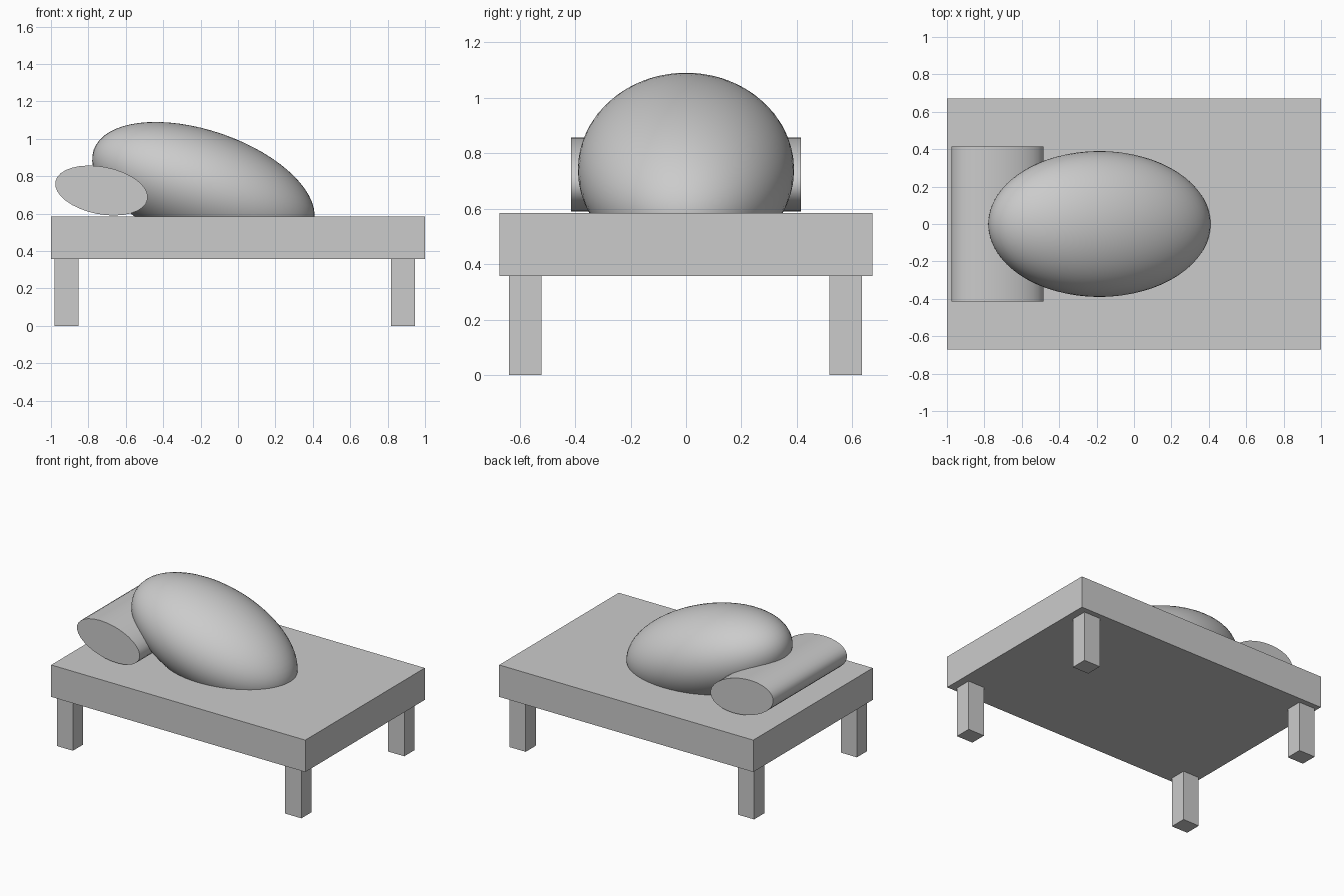
import bpy
from math import radians, pi

if "Cube" in bpy.data.objects:
    bpy.data.objects.remove(bpy.data.objects["Cube"])


def finish(name):
    ob = bpy.context.object
    ob.name = name
    bpy.ops.object.transform_apply(location=False, rotation=True, scale=True)
    return ob


def box(name, x, y, z):
    """Box from its (min, max) range on each axis."""
    r = (x, y, z)
    bpy.ops.mesh.primitive_cube_add(size=1, location=[(a + b) / 2 for a, b in r])
    bpy.context.object.scale = [b - a for a, b in r]
    return finish(name)


# Table slab
box("slab", (-1, 1), (-0.672, 0.672), (0.357, 0.584))

# Four legs
for xname, xr in (("left", (-0.98, -0.853)), ("right", (0.818, 0.946))):
    for yname, yr in (("front", (-0.638, -0.522)), ("back", (0.518, 0.634))):
        box(f"{yname}_{xname}_leg", xr, yr, (0, 0.357))

# Tilted egg-shaped body, sunk into the slab
bpy.ops.mesh.primitive_uv_sphere_add(segments=64, ring_count=32, radius=1,
                                     location=(-0.185, 0, 0.74))
body = bpy.context.object
body.scale = (0.62, 0.39, 0.303)
body.rotation_euler = (0, radians(18.9), 0)
finish("body")
bpy.ops.object.shade_smooth()

# Bolster: flattened cylinder along y, slightly tilted
bpy.ops.mesh.primitive_cylinder_add(vertices=32, radius=1, depth=0.83,
                                    rotation=(pi / 2, 0, 0))
bolster = finish("bolster")
bolster.location = (-0.73, 0, 0.7235)
bolster.scale = (0.251, 1, 0.127)
bolster.rotation_euler = (0, radians(11), 0)
finish("bolster")
bpy.ops.object.shade_smooth_by_angle(angle=radians(30))
